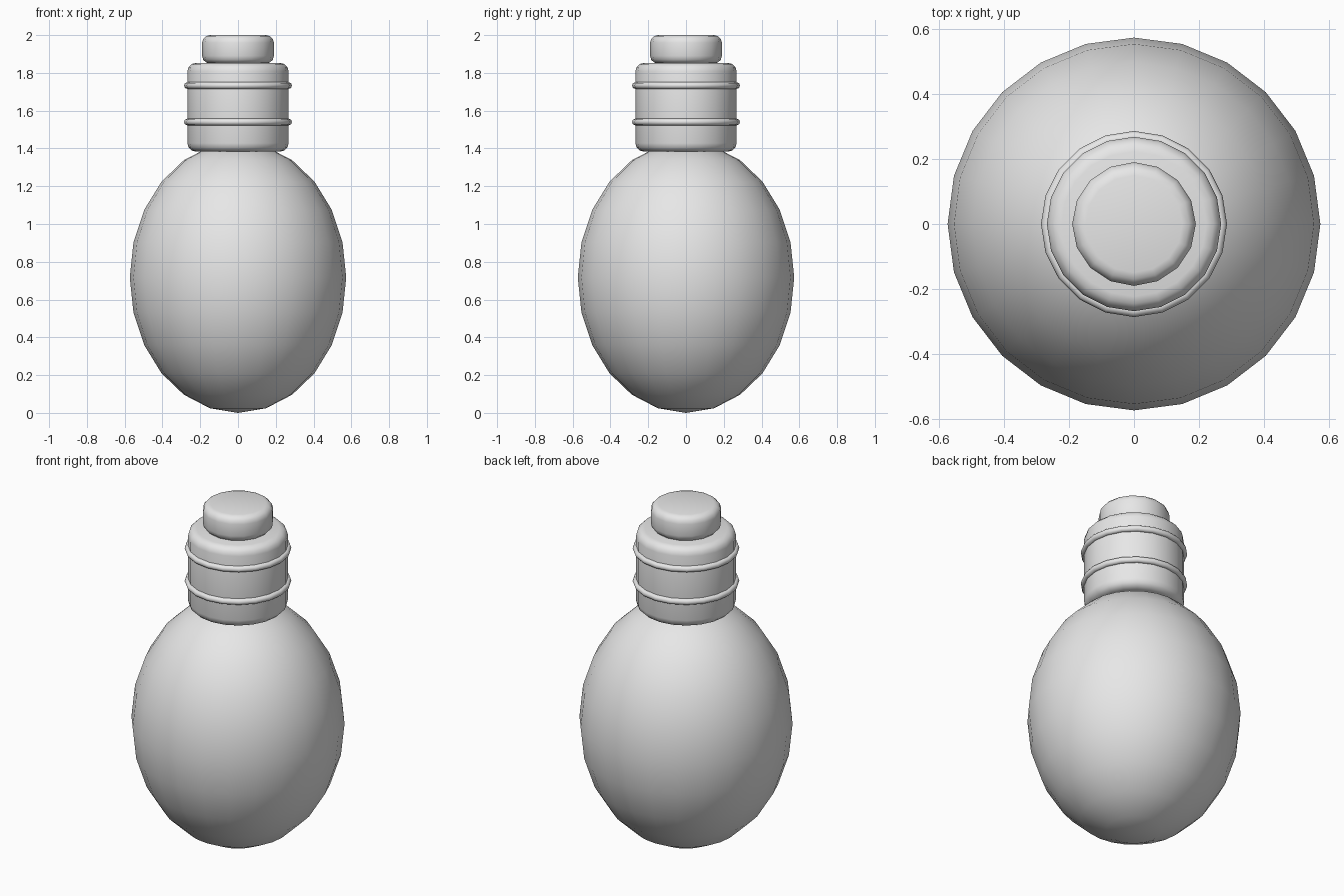
import bpy, math

if "Cube" in bpy.data.objects:
    bpy.data.objects.remove(bpy.data.objects["Cube"])

grey = bpy.data.materials.new("plain grey")
grey.diffuse_color = (0.8, 0.8, 0.8, 1)
grey.use_nodes = True
grey.node_tree.nodes["Principled BSDF"].inputs["Base Color"].default_value = grey.diffuse_color


def finish(name, angle):
    ob = bpy.context.object
    ob.name = name
    ob.data.materials.append(grey)
    bpy.ops.object.shade_smooth_by_angle(angle=math.radians(angle))
    return ob


def rounded_cylinder(name, sides, radius, z0, z1, bevel):
    bpy.ops.mesh.primitive_cylinder_add(vertices=sides, radius=radius, depth=z1 - z0,
                                        location=(0, 0, (z0 + z1) / 2),
                                        rotation=(0, 0, 0))
    ob = bpy.context.object
    mod = ob.modifiers.new("rounded rims", "BEVEL")
    mod.width = bevel
    mod.segments = 3
    mod.limit_method = 'ANGLE'
    mod.angle_limit = math.radians(50)
    bpy.ops.object.modifier_apply(modifier=mod.name)
    return finish(name, 60)


# Egg-shaped glass bulb
bpy.ops.mesh.primitive_uv_sphere_add(segments=24, ring_count=12, radius=1, location=(0, 0, 0.717))
bpy.context.object.scale = (0.573, 0.573, 0.717)
bpy.ops.object.transform_apply(location=False, rotation=False, scale=True)
finish("bulb", 60)

# Screw socket and end contact
rounded_cylinder("socket", 20, 0.268, 1.383, 1.853, 0.045)
rounded_cylinder("contact", 16, 0.19, 1.85, 2.0, 0.04)

# Raised thread rings
for name, z in (("lower_ring", 1.54), ("upper_ring", 1.733)):
    bpy.ops.mesh.primitive_torus_add(major_segments=20, minor_segments=8, major_radius=0.268,
                                     minor_radius=0.018, location=(0, 0, z))
    finish(name, 60)
